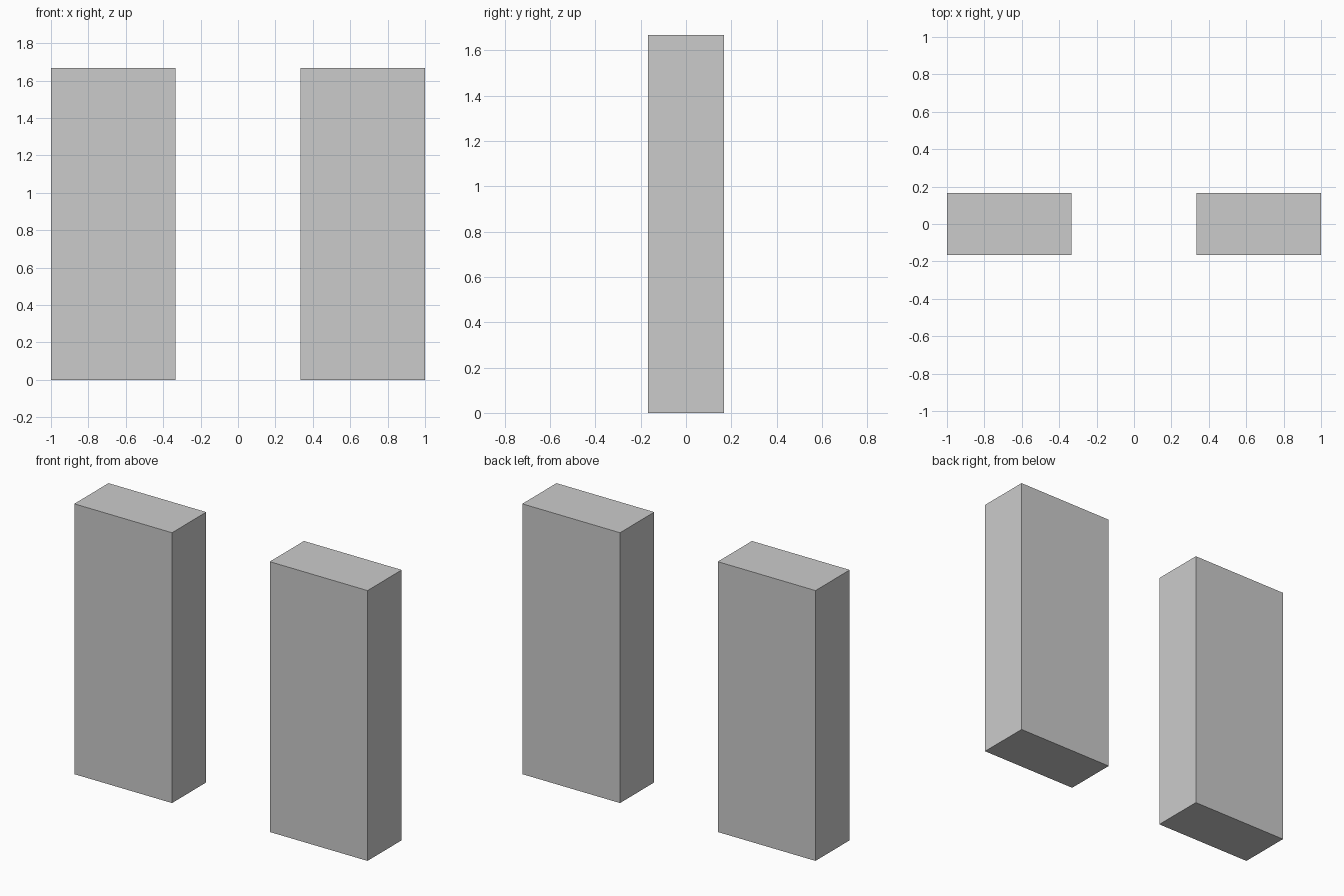
import bpy
import bmesh
from mathutils import Matrix

if "Cube" in bpy.data.objects:
    bpy.data.objects.remove(bpy.data.objects["Cube"])

UNIT = 1 / 3                      # the slabs follow a 2 x 1 x 5 module
SIZE = (2 * UNIT, UNIT, 5 * UNIT)


def add_slab(name, x):
    """Upright rectangular slab standing on the ground, centred at x."""
    bm = bmesh.new()
    bmesh.ops.create_cube(
        bm, size=1,
        matrix=Matrix.Translation((0, 0, SIZE[2] / 2)) @ Matrix.Diagonal((*SIZE, 1)))
    mesh = bpy.data.meshes.new(name)
    bm.to_mesh(mesh)
    bm.free()
    obj = bpy.data.objects.new(name, mesh)
    obj.location.x = x
    bpy.context.collection.objects.link(obj)
    return obj


# Matching pair of slabs with a gap as wide as one slab
for side, name in ((-1, "left_slab"), (1, "right_slab")):
    add_slab(name, side * 2 * UNIT)
